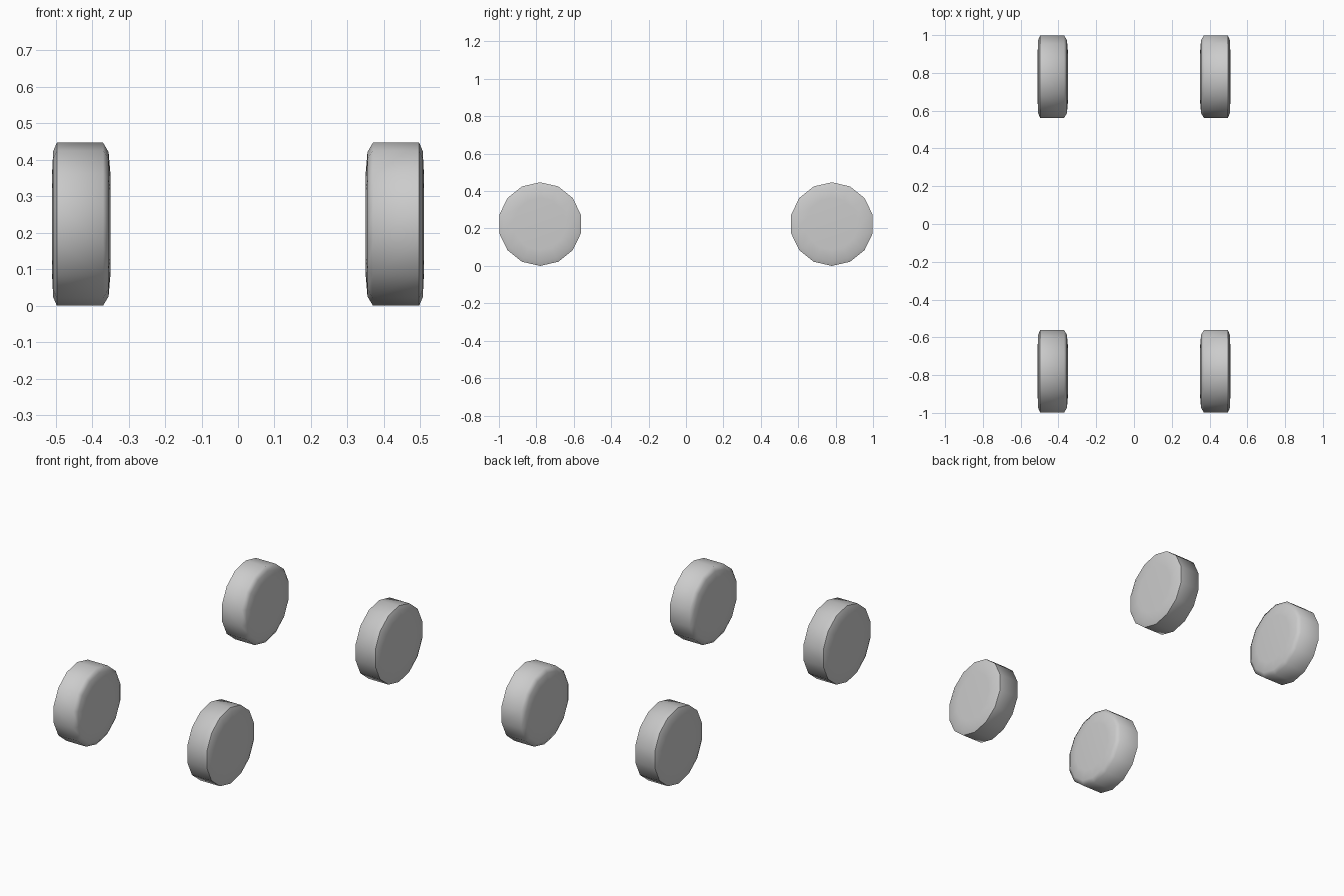
import bpy
import bmesh
from math import cos, sin, pi, radians

if "Cube" in bpy.data.objects:
    bpy.data.objects.remove(bpy.data.objects["Cube"])

SIDES = 14
R = 0.2235
# wheel cross-section: (offset along axle, radius), from inner face to outer face
PROFILE = [(-0.08, 0.14), (-0.075, 0.198), (-0.060, R),
           (0.067, R), (0.077, 0.200), (0.08, 0.14)]


def wheel(name, side, y):
    bm = bmesh.new()
    rings = [[bm.verts.new((side * dx, r * sin(2 * pi * i / SIDES), r * cos(2 * pi * i / SIDES)))
              for i in range(SIDES)] for dx, r in PROFILE]
    # tread and shoulders
    for a, b in zip(rings, rings[1:]):
        for i in range(SIDES):
            j = (i + 1) % SIDES
            bm.faces.new((a[i], a[j], b[j], b[i]))
    # flat side caps
    bm.faces.new(rings[0])
    bm.faces.new(rings[-1])
    bmesh.ops.recalc_face_normals(bm, faces=bm.faces)
    mesh = bpy.data.meshes.new(name)
    bm.to_mesh(mesh)
    bm.free()
    ob = bpy.data.objects.new(name, mesh)
    ob.location = (side * 0.43, y, R)
    bpy.context.collection.objects.link(ob)
    bpy.ops.object.select_all(action='DESELECT')
    ob.select_set(True)
    bpy.context.view_layer.objects.active = ob
    bpy.ops.object.shade_smooth_by_angle(angle=radians(60))


# four wheels, mirrored left/right
for end, y in (("front", -0.78), ("rear", 0.78)):
    for label, side in (("left", -1), ("right", 1)):
        wheel(f"{end}_{label}_wheel", side, y)
